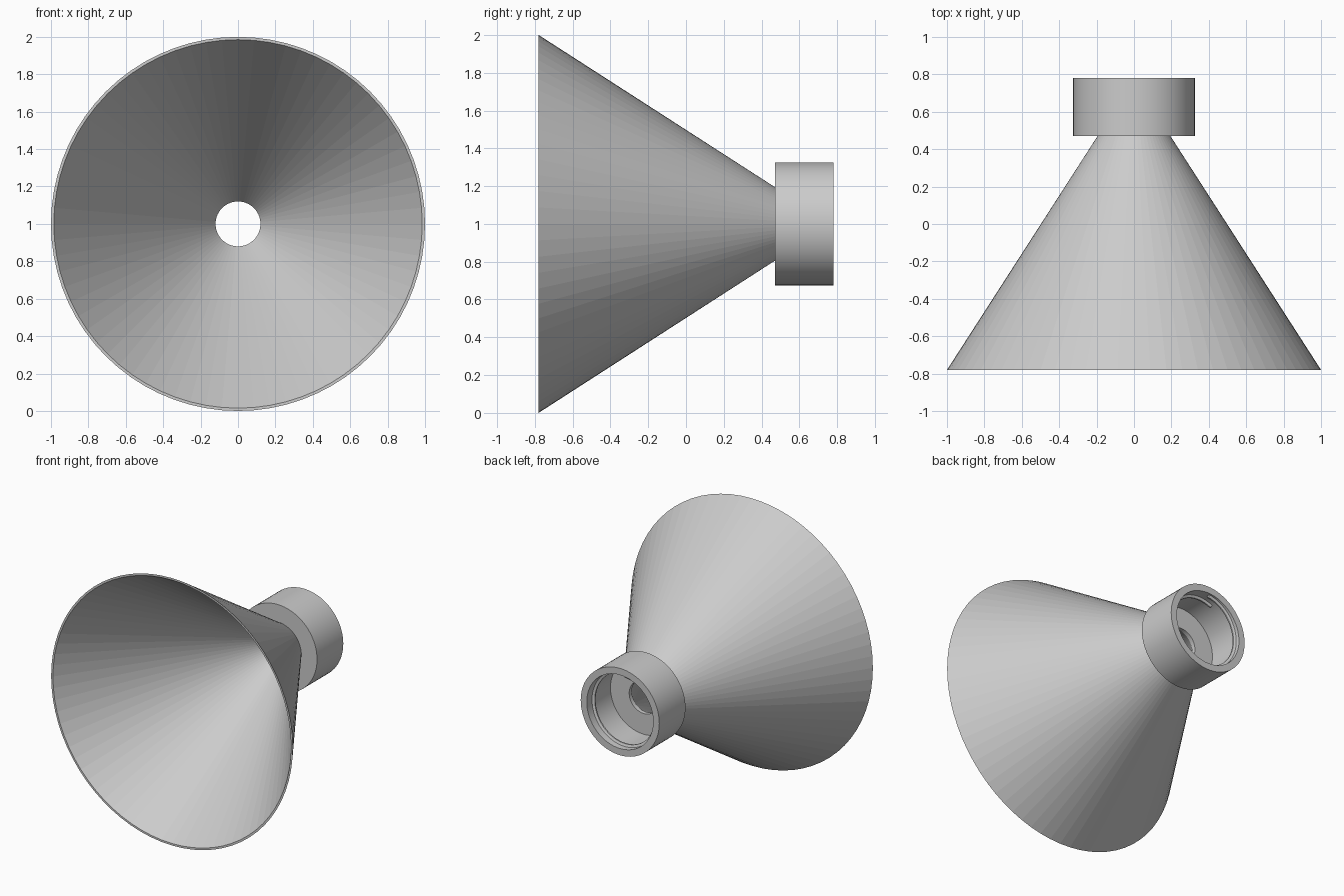
import bpy, bmesh, math

cube = bpy.data.objects.get("Cube")
if cube:
    bpy.data.objects.remove(cube, do_unlink=True)

AXIS_Z = 1.0
SEGMENTS = 72

grey = bpy.data.materials.new("light grey plastic")
grey.use_nodes = True
colour = (0.6, 0.6, 0.6, 1)
grey.diffuse_color = colour
grey.node_tree.nodes["Principled BSDF"].inputs["Base Color"].default_value = colour


def point(radius, y, angle):
    """Position around the horizontal axis of the model."""
    return (radius * math.cos(angle), y, AXIS_Z + radius * math.sin(angle))


def sweep(name, sections, closed, smooth_angle):
    """Skin a row of matching cross-section loops into one solid."""
    bm = bmesh.new()
    rings = [[bm.verts.new(p) for p in s] for s in sections]
    pairs = list(zip(rings, rings[1:]))
    if closed:
        pairs.append((rings[-1], rings[0]))
    else:
        bm.faces.new(rings[0])
        bm.faces.new(rings[-1])
    for a, b in pairs:
        n = len(a)
        for i in range(n):
            j = (i + 1) % n
            bm.faces.new((a[i], a[j], b[j], b[i]))
    bmesh.ops.recalc_face_normals(bm, faces=bm.faces[:])
    mesh = bpy.data.meshes.new(name)
    bm.to_mesh(mesh)
    bm.free()
    mesh.materials.append(grey)
    obj = bpy.data.objects.new(name, mesh)
    bpy.context.collection.objects.link(obj)
    if smooth_angle:
        bpy.ops.object.select_all(action="DESELECT")
        obj.select_set(True)
        bpy.context.view_layer.objects.active = obj
        bpy.ops.object.shade_smooth_by_angle(angle=math.radians(smooth_angle))
    return obj


def lathe(name, profile, smooth_angle=0):
    """Turn a closed (radius, y) profile around the axis."""
    steps = [math.tau * i / SEGMENTS for i in range(SEGMENTS)]
    sections = [[point(r, y, a) for r, y in profile] for a in steps]
    return sweep(name, sections, True, smooth_angle)


# Thin flared cone, open at both ends
lathe("funnel_cone", [(1.0, -0.78), (0.985, -0.78), (0.12, 0.47), (0.195, 0.47)])

# Socket collar with a pierced floor
lathe("collar", [(0.12, 0.47), (0.12, 0.5), (0.275, 0.5),
                 (0.275, 0.78), (0.325, 0.78), (0.325, 0.47)], 30)

# Screw thread: a ridge that winds inwards along the collar wall
TURNS = 1.05
START = math.radians(-265)
thread = []
for i in range(SEGMENTS + 1):
    t = i / SEGMENTS
    angle = START + t * TURNS * math.tau
    y = 0.755 - 0.07 * t
    thread.append([point(0.28, y - 0.014, angle), point(0.257, y - 0.005, angle),
                   point(0.257, y + 0.005, angle), point(0.28, y + 0.014, angle)])
sweep("inner_thread", thread, False, 30)
